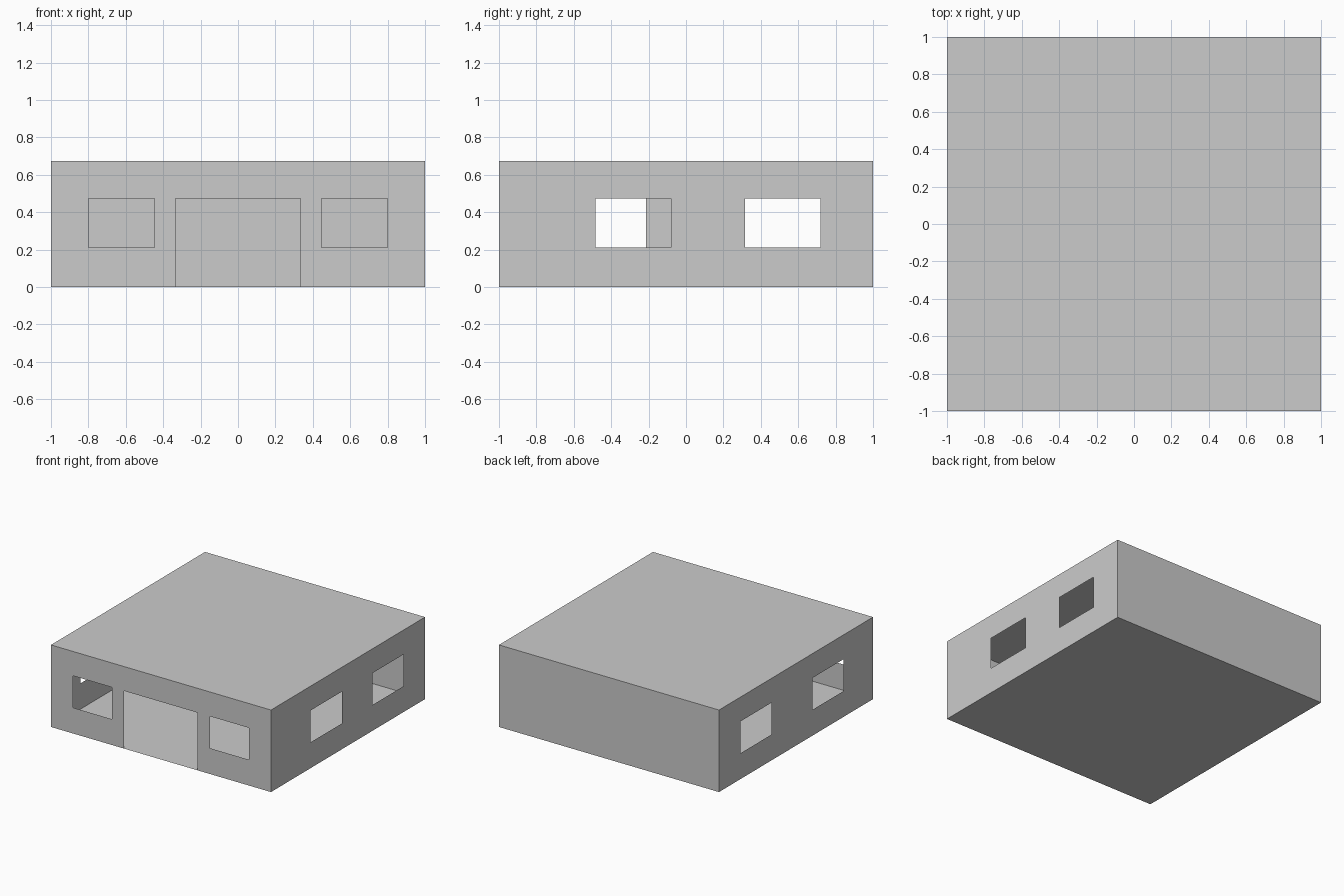
import bpy, bmesh
from mathutils import Vector

if "Cube" in bpy.data.objects:
    bpy.data.objects.remove(bpy.data.objects["Cube"])

HEIGHT = 0.674
SILL, HEAD = 0.212, 0.474      # window bottom and top


def panel(name, origin, u_dir, v_dir, height, openings=()):
    """Thin 2-wide sheet facing u x v, with rectangular openings (u0, u1, v0, v1)."""
    origin, u_dir, v_dir = Vector(origin), Vector(u_dir), Vector(v_dir)
    us = sorted({0.0, 2.0, *(u for o in openings for u in o[:2])})
    vs = sorted({0.0, height, *(v for o in openings for v in o[2:])})
    bm = bmesh.new()
    for u0, u1 in zip(us, us[1:]):
        for v0, v1 in zip(vs, vs[1:]):
            cu, cv = (u0 + u1) / 2, (v0 + v1) / 2
            if any(a < cu < b and c < cv < d for a, b, c, d in openings):
                continue
            corners = [(u0, v0), (u1, v0), (u1, v1), (u0, v1)]
            bm.faces.new([bm.verts.new(origin + u_dir * u + v_dir * v) for u, v in corners])
    bmesh.ops.remove_doubles(bm, verts=bm.verts, dist=1e-5)
    mesh = bpy.data.meshes.new(name)
    bm.to_mesh(mesh)
    bm.free()
    obj = bpy.data.objects.new(name, mesh)
    bpy.context.collection.objects.link(obj)
    return obj


def window(start, end):
    return (start, end, SILL, HEAD)


UP = (0, 0, 1)

# Front wall: doorway between two windows (u = x + 1)
panel("front_wall", (-1, -1, 0), (1, 0, 0), UP, HEIGHT,
      [window(0.2, 0.554), (0.666, 1.334, 0.0, HEAD), window(1.446, 1.8)])

# Right wall (u = y + 1)
panel("right_wall", (1, -1, 0), (0, 1, 0), UP, HEIGHT,
      [window(0.516, 0.919), window(1.316, 1.718)])

# Left wall (u = 1 - y)
panel("left_wall", (-1, 1, 0), (0, -1, 0), UP, HEIGHT,
      [window(0.282, 0.684), window(1.214, 1.614)])

# Solid back wall
panel("back_wall", (1, 1, 0), (-1, 0, 0), UP, HEIGHT)

# Floor and flat roof
panel("floor", (-1, 1, 0), (1, 0, 0), (0, -1, 0), 2.0)
panel("roof", (-1, -1, HEIGHT), (1, 0, 0), (0, 1, 0), 2.0)
